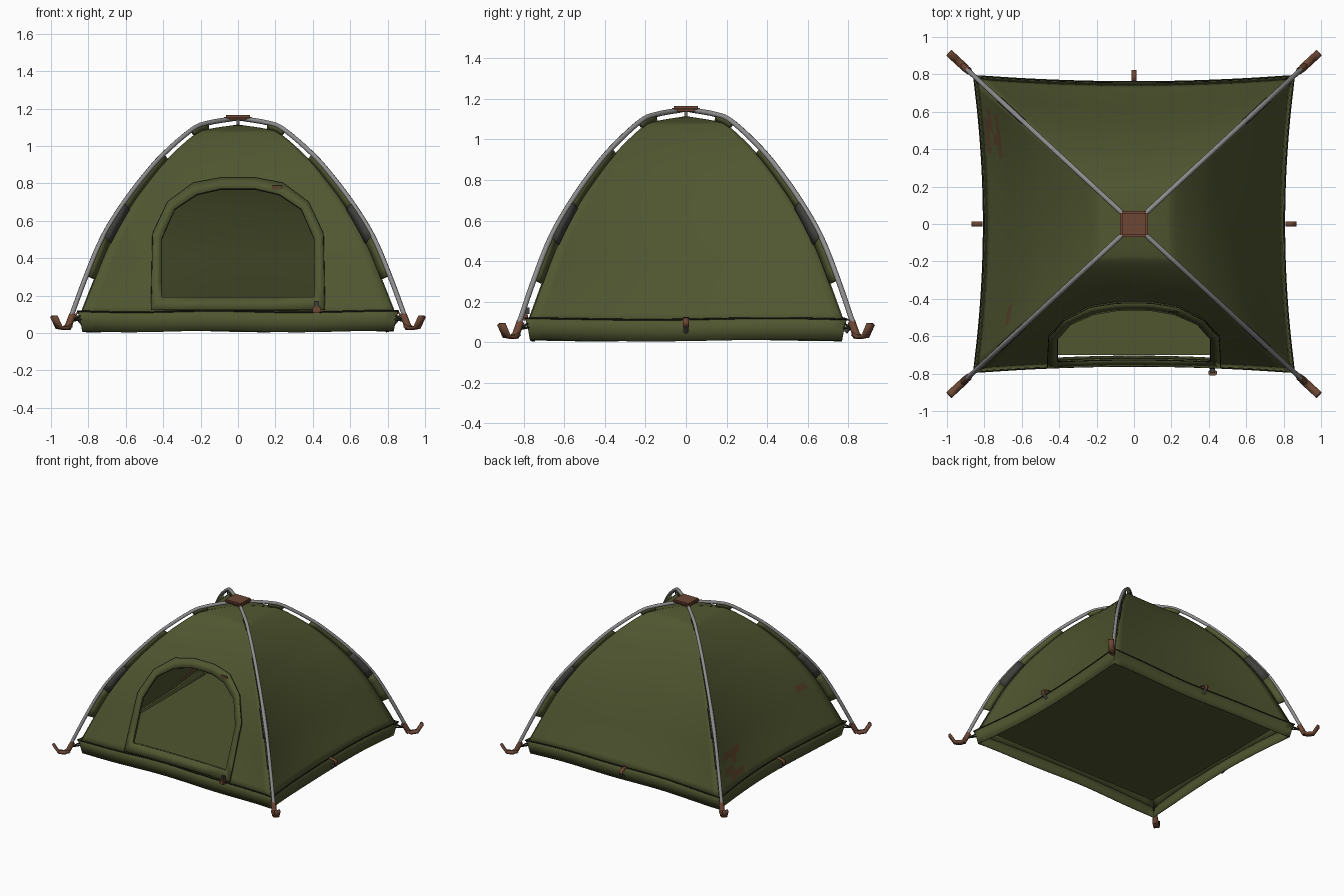
import bpy, bmesh, math, random
from mathutils import Vector

if "Cube" in bpy.data.objects:
    bpy.data.objects.remove(bpy.data.objects["Cube"])

random.seed(4)
RY = 0.925  # depth / width ratio of the tent plan


def mat(name, rgb):
    m = bpy.data.materials.new(name)
    m.diffuse_color = (*rgb, 1)
    m.use_nodes = True
    m.node_tree.nodes["Principled BSDF"].inputs["Base Color"].default_value = m.diffuse_color
    return m


GREEN = mat("olive canvas", (0.080, 0.094, 0.030))
DARK = mat("dark seam", (0.018, 0.020, 0.010))
GREY = mat("pole grey", (0.27, 0.27, 0.27))
PATCH = mat("charcoal patch", (0.050, 0.052, 0.045))
BROWN = mat("rust brown", (0.150, 0.062, 0.034))
STAIN = mat("red stain", (0.105, 0.058, 0.026))


def smooth(pts, n=4):
    """Catmull-Rom densify of an open path."""
    p = [Vector(q) for q in pts]
    p = [2 * p[0] - p[1]] + p + [2 * p[-1] - p[-2]]
    out = []
    for i in range(1, len(p) - 2):
        a, b, c, d = p[i - 1:i + 3]
        for k in range(n):
            t = k / n
            out.append(0.5 * (2 * b + (c - a) * t + (2 * a - 5 * b + 4 * c - d) * t * t
                              + (3 * b - a - 3 * c + d) * t ** 3))
    return out + [p[-2]]


# corner profiles (x, z): fabric ridge and the pole outside it, point for point
FAB = smooth([(.845, .10), (.77, .29), (.69, .48), (.59, .66), (.49, .80),
              (.38, .93), (.235, 1.06), (.16, 1.09), (0, 1.115)])
POLE = smooth([(.91, .04), (.81, .31), (.72, .52), (.615, .69), (.51, .83),
               (.40, .955), (.25, 1.085), (.165, 1.122), (0, 1.15)])
CORNERS = [(sx, sy) for sx in (1, -1) for sy in (1, -1)]


def ridge_x(z):
    for a, b in zip(FAB, FAB[1:]):
        if a.y <= z <= b.y:
            return a.x + (b.x - a.x) * (z - a.y) / max(b.y - a.y, 1e-6)
    return FAB[0].x if z < .2 else 0.0


def wall_point(side, u, cx, z):
    bow = 1 - (0.025 + 0.055 * math.sin(math.pi * min(max(z, 0), 1.1) / 1.1)
               + (0.02 if side in "lr" else 0)) * (1 - u * u)
    cy = cx * RY
    return Vector({"f": (cx * u, -cy * bow, z), "b": (-cx * u, cy * bow, z),
                   "r": (cx * bow, cy * u, z), "l": (-cx * bow, -cy * u, z)}[side])


def front_y(x, z):
    cx = ridge_x(z)
    return wall_point("f", max(-1, min(1, x / cx)), cx, z).y


def finish(name, bm, mats, thick=0, offset=-1):
    me = bpy.data.meshes.new(name)
    bm.to_mesh(me)
    bm.free()
    ob = bpy.data.objects.new(name, me)
    bpy.context.collection.objects.link(ob)
    for m in mats:
        me.materials.append(m)
    bpy.ops.object.select_all(action='DESELECT')
    ob.select_set(True)
    bpy.context.view_layer.objects.active = ob
    bpy.ops.object.shade_smooth_by_angle(angle=math.radians(35))
    if thick:
        s = ob.modifiers.new("thickness", 'SOLIDIFY')
        s.thickness, s.offset = thick, offset
    return ob


def grid(bm, rows):
    """Quad sheet from rows of points."""
    vs = [[bm.verts.new(p) for p in r] for r in rows]
    return [bm.faces.new((a[i], a[i + 1], b[i + 1], b[i]))
            for a, b in zip(vs, vs[1:]) for i in range(len(a) - 1)]


def tube(name, pts, r, m, cyclic=False):
    cu = bpy.data.curves.new(name, 'CURVE')
    cu.dimensions = '3D'
    cu.bevel_depth, cu.bevel_resolution, cu.use_fill_caps = r, 2, True
    sp = cu.splines.new('POLY')
    sp.points.add(len(pts) - 1)
    for q, p in zip(sp.points, pts):
        q.co = (*p, 1)
    sp.use_cyclic_u = cyclic
    cu.materials.append(m)
    ob = bpy.data.objects.new(name, cu)
    bpy.context.collection.objects.link(ob)


def ribbon(name, path, across, width, m, thick):
    bm = bmesh.new()
    a = Vector(across).normalized() * width / 2
    grid(bm, [[Vector(p) - a, Vector(p) + a] for p in path])
    finish(name, bm, [m], thick, 0)


def box(name, c, s, m, bevel=0.0):
    bm = bmesh.new()
    bmesh.ops.create_cube(bm, size=1)
    for v in bm.verts:
        v.co = Vector(c) + Vector([v.co[i] * s[i] for i in range(3)])
    if bevel:
        bmesh.ops.bevel(bm, geom=bm.edges[:], offset=bevel, segments=2, affect='EDGES')
    finish(name, bm, [m])


# canvas walls
half = [(.41, .19), (.41, .50), (.34, .66), (.22, .74), (.09, .77)]
inner = half + [(-x, z) for x, z in reversed(half)]
half_o = [(.463, .125), (.455, .53), (.375, .70), (.24, .80), (.09, .828)]
outer = half_o + [(-x, z) for x, z in reversed(half_o)]
U = [-1 + i / 12 for i in range(25)]
stains = [(Vector((-.78, .47, .27)), .13), (Vector((-.67, -.48, .48)), .08)]
for side, name in zip("fbrl", ("front", "back", "right", "left")):
    bm = bmesh.new()
    grid(bm, [[wall_point(side, u, p.x, p.y) for u in U] for p in FAB])
    bmesh.ops.remove_doubles(bm, verts=bm.verts[:], dist=1e-4)
    if side == "f":  # door opening: slice along each door edge, drop the inside
        planes = []
        for a, b in zip(inner, inner[1:] + inner[:1]):
            no = Vector((b[1] - a[1], 0, a[0] - b[0])).normalized()
            planes.append((Vector((a[0], 0, a[1])), no))
            near = [f for f in bm.faces if abs(f.calc_center_median().x) < .5]
            geom = set(near)
            for f in near:
                geom.update(f.edges)
                geom.update(f.verts)
            bmesh.ops.bisect_plane(bm, geom=list(geom), plane_co=planes[-1][0],
                                   plane_no=no, dist=1e-5)
        gone = [f for f in bm.faces
                if all((f.calc_center_median() - c).dot(n) < 0 for c, n in planes)]
        bmesh.ops.delete(bm, geom=gone, context='FACES')
    if side == "l":
        for f in bm.faces:
            for c, r in stains:
                d = f.calc_center_median() - c
                if d.length < r and random.random() < .4:
                    f.material_index = 1
    finish(name + "_canvas_wall", bm, [GREEN, STAIN], .006)

# ground skirt with a slightly wavy lower hem, and its seam
def skirt_row(cx, z, wave):
    row = []
    for s in "frbl":
        for u in U[:-1]:
            p = wall_point(s, u, cx, z)
            row.append(p + Vector((0, 0, wave * math.sin(7 * p.x + 5 * p.y))))
    return row + row[:1]


bm = bmesh.new()
grid(bm, [skirt_row(.832, .008, .004), skirt_row(.842, .06, .003), skirt_row(.857, .115, .004)])
bmesh.ops.remove_doubles(bm, verts=bm.verts[:], dist=1e-4)
finish("ground_skirt", bm, [GREEN], .006)
tube("skirt_seam", skirt_row(.858, .115, .004)[:-1], .004, DARK, True)

# raised floor sheet
box("floor_sheet", (0, 0, .10), (1.52, 1.40, .008), GREEN)

# door surround with edge piping
def on_front(loop, lift):
    pts = []
    for a, b in zip(loop, loop[1:] + loop[:1]):
        for k in range(4):
            x, z = a[0] + (b[0] - a[0]) * k / 4, a[1] + (b[1] - a[1]) * k / 4
            pts.append(Vector((x, front_y(x, z) - lift, z)))
    return pts


bm = bmesh.new()
ro, ri = on_front(outer, .016), on_front(inner, .016)
grid(bm, [ro + ro[:1], ri + ri[:1]])
bmesh.ops.remove_doubles(bm, verts=bm.verts[:], dist=1e-4)
finish("door_surround", bm, [GREEN], .016, 0)
tube("door_outer_piping", on_front(outer, .018), .0035, DARK, True)
tube("door_inner_piping", on_front(inner, .018), .0035, DARK, True)
box("door_stain", (.21, front_y(.21, .77) - .024, .775), (.05, .006, .03), STAIN)
box("zip_pull", (.42, -.795, .125), (.045, .03, .035), BROWN, .006)
box("zip_slider", (.42, -.785, .155), (.025, .025, .03), PATCH)

# poles, fins holding canvas to pole, pegs and cords
for k, (sx, sy) in enumerate(CORNERS):
    def at(p):
        return Vector((sx * p.x, sy * p.x * RY, p.y))
    tube(f"pole_{k}", [at(p) for p in POLE], .013, GREY)
    for n, (i, j, m) in enumerate([(4, 8, GREEN), (8, 12, PATCH), (12, 20, GREEN), (24, 28, GREEN)]):
        bm = bmesh.new()
        grid(bm, [[at(FAB[q]) for q in range(i, j + 1)], [at(POLE[q]) for q in range(i, j + 1)]])
        finish(f"pole_sleeve_{k}_{n}", bm, [m], .034 if m is PATCH else .02, 0)

    def diag(d, z):
        return Vector((sx * d, sy * d * RY, z))
    tube(f"pole_foot_{k}", [diag(.883, .10), diag(.912, .025)], .019, BROWN)
    ribbon(f"peg_{k}", [diag(.90, .04), diag(.925, .025), diag(.957, .03), diag(.985, .09)],
           (-sy * RY, sx, 0), .042, BROWN, .018)
    for z in (.075, .10):
        tube(f"corner_cord_{k}", [diag(.83, z), diag(.89, .065)], .006, DARK)

# hub cap and hanging link
box("hub_cap", (0, 0, 1.152), (.15, .14, .028), BROWN, .010)
tube("hub_link", [(0, 0, 1.10), (0, 0, 1.145)], .007, GREY)

# side peg loops at the middle of back, left and right
for name, d, r in (("back", (0, 1), .765), ("right", (1, 0), .81), ("left", (-1, 0), .81)):
    o = Vector((*d, 0))
    ribbon(name + "_loop", [o * r + Vector((0, 0, .12)), o * (r + .055) + Vector((0, 0, .105)),
                            o * (r + .05) + Vector((0, 0, .075))],
           (d[1], d[0], 0), .028, BROWN, .01)
    tube(name + "_loop_ring", [o * (r + .045) + Vector((0, 0, .08)), o * (r + .02) + Vector((0, 0, .05))],
         .012, PATCH)
